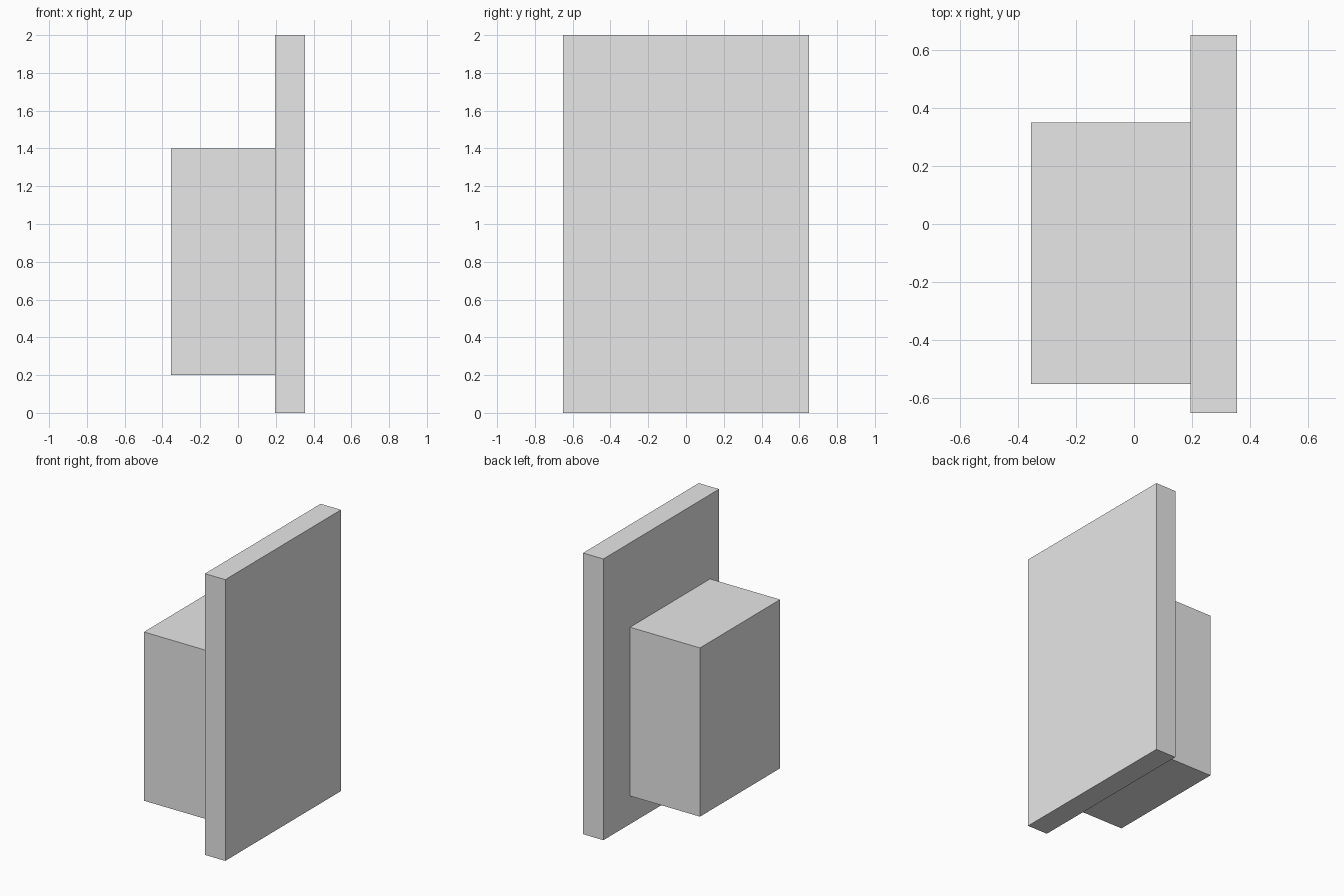
import bpy

# Remove the default cube
cube = bpy.data.objects.get("Cube")
if cube:
    bpy.data.objects.remove(cube, do_unlink=True)

# Single plain grey
grey = bpy.data.materials.new("plain_grey")
grey.use_nodes = True
colour = (0.8, 0.8, 0.8, 1.0)
grey.diffuse_color = colour
grey.node_tree.nodes["Principled BSDF"].inputs["Base Color"].default_value = colour


def add_box(name, low, high):
    """Add a box spanning two opposite corners."""
    centre = [(a + b) / 2 for a, b in zip(low, high)]
    size = [b - a for a, b in zip(low, high)]
    bpy.ops.mesh.primitive_cube_add(size=1, location=centre)
    box = bpy.context.object
    box.name = name
    box.scale = size
    bpy.ops.object.transform_apply(location=False, rotation=False, scale=True)
    box.data.materials.append(grey)
    return box


# Upright panel
add_box("panel", (0.195, -0.65, 0), (0.355, 0.65, 2))

# Off-centre block on the panel's inner face
add_box("block", (-0.355, -0.55, 0.2), (0.195, 0.35, 1.4))
